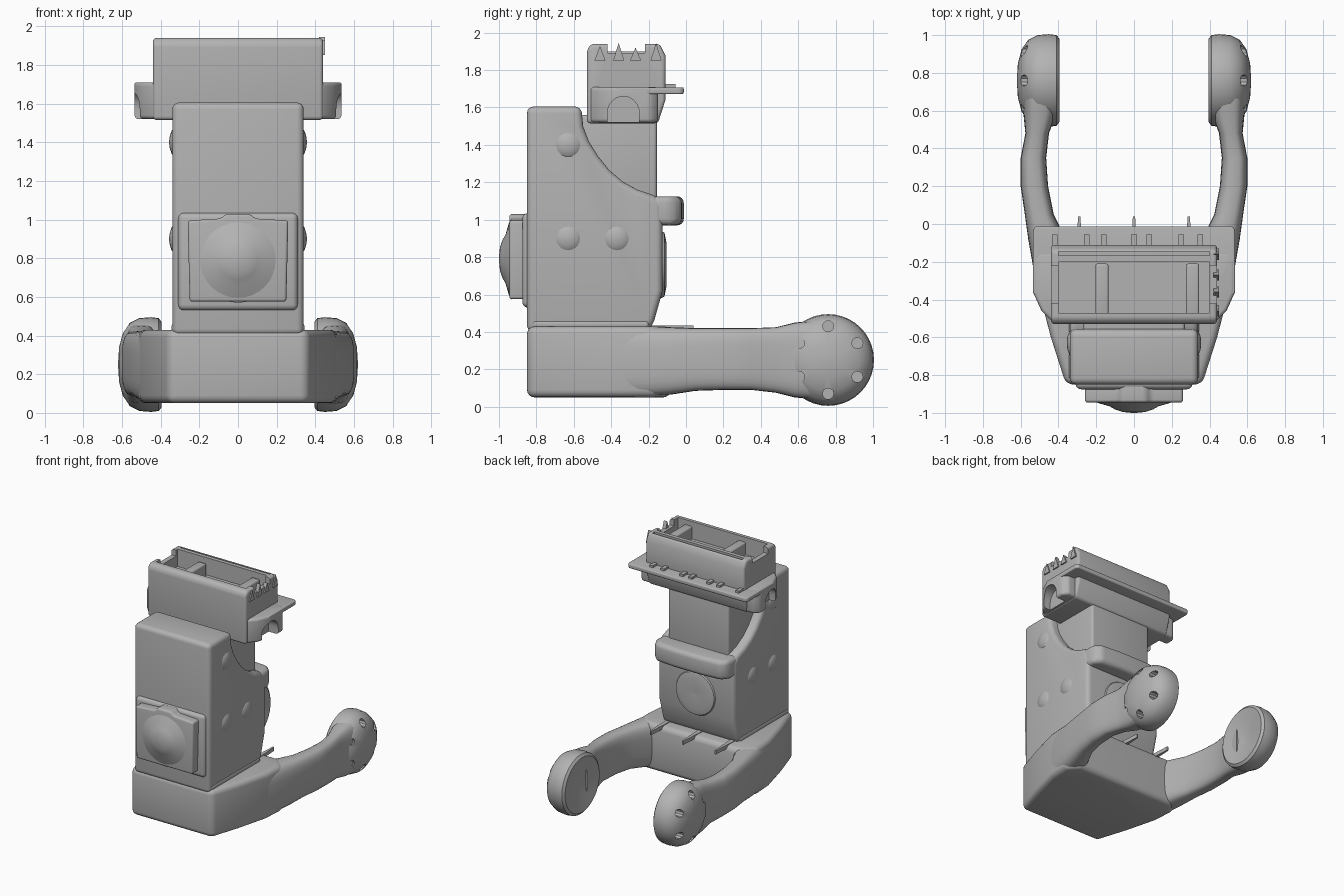
import bpy, bmesh, math
from mathutils import Vector

old = bpy.data.objects.get("Cube")
if old:
    bpy.data.objects.remove(old)

GREY = (0.45, 0.45, 0.45, 1)
grey = bpy.data.materials.new("plain_grey")
grey.use_nodes = True
grey.diffuse_color = GREY
grey.node_tree.nodes["Principled BSDF"].inputs["Base Color"].default_value = GREY


def finish(bm, name):
    bmesh.ops.recalc_face_normals(bm, faces=bm.faces)
    mesh = bpy.data.meshes.new(name)
    bm.to_mesh(mesh)
    bm.free()
    mesh.materials.append(grey)
    ob = bpy.data.objects.new(name, mesh)
    bpy.context.collection.objects.link(ob)
    smooth(ob)
    return ob


def select(ob):
    bpy.ops.object.select_all(action='DESELECT')
    ob.select_set(True)
    bpy.context.view_layer.objects.active = ob


def smooth(ob):
    select(ob)
    bpy.ops.object.shade_smooth_by_angle(angle=math.radians(35))


def place(axis, along, a, b):
    return Vector({'x': (along, a, b), 'y': (a, along, b), 'z': (a, b, along)}[axis])


def loft(name, rings):
    bm = bmesh.new()
    loops = [[bm.verts.new(p) for p in ring] for ring in rings]
    n = len(loops[0])
    for low, high in zip(loops, loops[1:]):
        for i in range(n):
            j = (i + 1) % n
            bm.faces.new((low[i], low[j], high[j], high[i]))
    bm.faces.new(loops[0])
    bm.faces.new(loops[-1])
    return bm if name is None else finish(bm, name)


def prism(name, axis, outline, lo, hi, bevel=0.0):
    bm = loft(None, [[place(axis, d, a, b) for a, b in outline] for d in (lo, hi)])
    bmesh.ops.recalc_face_normals(bm, faces=bm.faces)
    if bevel:
        sharp = [e for e in bm.edges if e.calc_face_angle(0) > math.radians(32)]
        bmesh.ops.bevel(bm, geom=sharp, offset=bevel, segments=4, profile=0.5,
                        affect='EDGES', clamp_overlap=True)
    return finish(bm, name)


def box(name, x, y, z, bevel=0.0):
    corners = [(x[0], y[0]), (x[1], y[0]), (x[1], y[1]), (x[0], y[1])]
    return prism(name, 'z', corners, z[0], z[1], bevel)


def lathe(name, axis, center, profile, steps=32):
    rings = []
    for d, r in profile:
        turn = [math.tau * i / steps for i in range(steps)]
        rings.append([place(axis, d, center[0] + r * math.cos(t), center[1] + r * math.sin(t))
                      for t in turn])
    return loft(name, rings)


def cut(ob, cutters):
    for c in cutters:
        c.hide_render = True
        mod = ob.modifiers.new("cut", 'BOOLEAN')
        mod.operation = 'DIFFERENCE'
        mod.solver = 'EXACT'
        mod.object = c
        select(ob)
        bpy.ops.object.modifier_apply(modifier=mod.name)
        bpy.data.objects.remove(c)
    smooth(ob)


def mirrored(half):
    return half + [(-x, y) for x, y in reversed(half)]


# Base foot, widening towards the arms
prism("base", 'z', mirrored([(0.36, -0.85), (0.44, -0.6), (0.505, -0.35), (0.52, -0.17),
                             (0.44, -0.08)]), 0.05, 0.43, 0.04)
box("base_ledge", (-0.345, 0.345), (-0.82, -0.2), (0.42, 0.46), 0.015)
for x in (-0.29, 0, 0.29):
    prism("base_peg", 'z', [(x - 0.02, -0.2), (x + 0.02, -0.2), (x + 0.006, 0.04),
                            (x - 0.006, 0.04)], 0.405, 0.435)

# Arms: y, inner x, outer x, bottom z, top z
arm_sections = [(-0.4, 0.28, 0.49, 0.05, 0.43), (-0.25, 0.31, 0.53, 0.05, 0.43),
                (-0.08, 0.36, 0.56, 0.065, 0.425), (0.05, 0.425, 0.578, 0.085, 0.42),
                (0.2, 0.455, 0.6, 0.09, 0.42), (0.35, 0.465, 0.6, 0.09, 0.42),
                (0.48, 0.45, 0.575, 0.075, 0.425), (0.58, 0.415, 0.585, 0.05, 0.45),
                (0.68, 0.41, 0.59, 0.04, 0.46)]


def power(v):
    return math.copysign(abs(v) ** 0.6, v)


for side, label in ((1, "left"), (-1, "right")):
    rings = []
    for y, inner, outer, lo, hi in arm_sections:
        ring = []
        for i in range(28):
            t = math.tau * i / 28
            x = (inner + outer) / 2 + (outer - inner) / 2 * power(math.cos(t))
            ring.append(Vector((side * x, y, (lo + hi) / 2 + (hi - lo) / 2 * power(math.sin(t)))))
        rings.append(ring)
    loft(label + "_arm", rings)

    # Round pad with a dished inner face and six holes
    shape = [(0.43, 0.01), (0.42, 0.1), (0.4, 0.19), (0.395, 0.22), (0.41, 0.24), (0.45, 0.245),
             (0.51, 0.24), (0.56, 0.215), (0.595, 0.165), (0.615, 0.09), (0.62, 0.01)]
    pad = lathe(label + "_pad", 'x', (0.76, 0.25), [(side * d, r) for d, r in shape], 40)
    holes = []
    for i in range(6):
        t = math.tau * (i + 0.5) / 6
        spot = (0.76 + 0.18 * math.cos(t), 0.25 + 0.18 * math.sin(t))
        holes.append(lathe("hole_cutter", 'x', spot, [(side * 0.53, 0.03), (side * 0.7, 0.03)], 10))
    cut(pad, holes)

    # Low studs on the column side
    for spot in ((-0.63, 0.9), (-0.37, 0.9), (-0.63, 1.4)):
        lathe(label + "_stud", 'x', spot, [(side * 0.33, 0.075), (side * 0.343, 0.06),
                                           (side * 0.352, 0.035), (side * 0.356, 0.01)], 20)

# Column with a curved shoulder at the back
sweep = [(-0.55, 1.5), (-0.52, 1.42), (-0.47, 1.34), (-0.41, 1.265), (-0.34, 1.205),
         (-0.26, 1.16), (-0.17, 1.13)]
prism("column", 'x', [(-0.2, 0.4), (-0.85, 0.4), (-0.85, 1.605), (-0.56, 1.605)] + sweep
      + [(-0.125, 1.08), (-0.125, 0.62), (-0.17, 0.46)], -0.34, 0.34, 0.035)
box("neck", (-0.27, 0.27), (-0.65, -0.155), (1.05, 1.56), 0.02)
prism("collar", 'z', mirrored([(0.335, -0.3), (0.335, -0.08), (0.29, -0.025), (0.12, -0.012)]),
      0.97, 1.125, 0.035)
lathe("back_boss", 'y', (0, 0.76), [(-0.15, 0.19), (-0.115, 0.17), (-0.105, 0.12), (-0.115, 0.01)])

# Front panel with a low cone
box("panel_base", (-0.31, 0.31), (-0.875, -0.8), (0.53, 1.035), 0.03)
prism("front_panel", 'y', mirrored([(0.25, 0.575), (0.26, 0.995), (0.09, 1.005), (0.06, 1.03)]),
      -0.945, -0.84, 0.015)
lathe("panel_cone", 'y', (0, 0.79), [(-0.93, 0.22), (-0.948, 0.19), (-0.965, 0.13),
                                     (-0.982, 0.1), (-0.995, 0.06), (-1.0, 0.01)])

# Open-topped head
head = prism("head", 'x', [(-0.53, 1.515), (-0.53, 1.91), (-0.505, 1.94), (-0.14, 1.94),
                           (-0.11, 1.88), (-0.11, 1.64), (-0.15, 1.515)], -0.44, 0.44, 0.025)
cut(head, [box("tray_cutter", (-0.4, 0.4), (-0.47, -0.2), (1.8, 2.1)),
           box("side_cutter", (-0.6, 0.6), (-0.42, -0.22), (1.89, 2.1)),
           box("groove_cutter", (-0.4, 0.4), (-0.168, -0.145), (1.91, 2.1))])
for x in (-0.17, 0.31):
    box("tray_rib", (x - 0.035, x + 0.035), (-0.49, -0.21), (1.78, 1.9), 0.012)
for y, top in ((-0.46, 1.93), (-0.36, 1.945), (-0.27, 1.92), (-0.16, 1.945)):
    prism("broken_tip", 'x', [(y - 0.03, 1.85), (y + 0.03, 1.85), (y, top)], 0.42, 0.45)

# Side lugs with an arched opening below the rear plate
for side, label in ((1, "left"), (-1, "right")):
    lug = prism(label + "_lug", 'z', [(side * x, y) for x, y in (
        (0.3, -0.525), (0.43, -0.52), (0.49, -0.46), (0.535, -0.36), (0.535, -0.19),
        (0.5, -0.15), (0.3, -0.15))], 1.52, 1.71, 0.02)
    arch = [(-0.335 + 0.085 * math.cos(math.pi * i / 12), 1.57 + 0.09 * math.sin(math.pi * i / 12))
            for i in range(13)]
    ends = sorted((side * 0.45, side * 0.7))
    cut(lug, [prism("arch_cutter", 'x', arch + [(-0.42, 1.4), (-0.25, 1.4)], ends[0], ends[1])])
prism("rear_plate", 'z', mirrored([(0.45, -0.47), (0.535, -0.36), (0.535, -0.03), (0.52, -0.012)]),
      1.672, 1.708, 0.008)
for x in (-0.42, -0.25, -0.16, 0, 0.08, 0.25, 0.35):
    box("plate_tooth", (x - 0.015, x + 0.015), (-0.12, -0.055), (1.69, 1.725))
